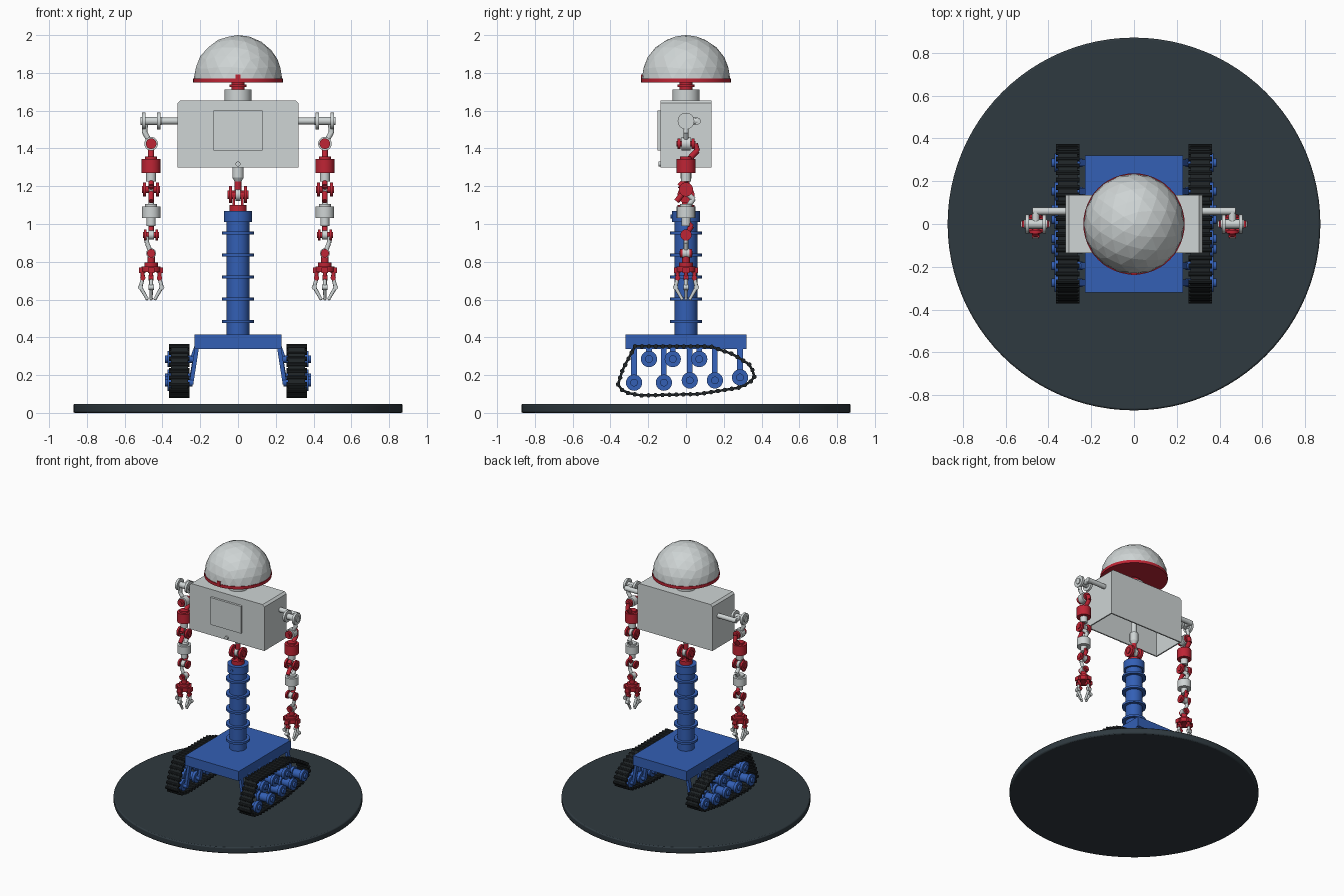
import bpy, bmesh, math
from mathutils import Vector, Matrix

cube = bpy.data.objects.get("Cube")
if cube:
    bpy.data.objects.remove(cube, do_unlink=True)


def material(name, r, g, b):
    m = bpy.data.materials.new(name)
    m.use_nodes = True
    m.diffuse_color = (r, g, b, 1)
    m.node_tree.nodes["Principled BSDF"].inputs["Base Color"].default_value = (r, g, b, 1)
    return m


GREY = material("light_grey", 0.62, 0.66, 0.66)
RED = material("red", 0.52, 0.018, 0.035)
BLUE = material("blue", 0.033, 0.115, 0.46)
SLATE = material("dark_slate", 0.028, 0.041, 0.05)
BLACK = material("track_black", 0.013, 0.017, 0.019)
X, Y, Z = Vector((1, 0, 0)), Vector((0, 1, 0)), Vector((0, 0, 1))


class Part:
    """Collects primitives into one single-colour object."""

    def __init__(self, name, mat):
        self.name, self.mat, self.bm = name, mat, bmesh.new()

    def rod(self, a, b, r, r2=None, sides=24):
        a, b = Vector(a), Vector(b)
        d = b - a
        mat = Matrix.Translation((a + b) / 2) @ d.to_track_quat("Z", "Y").to_matrix().to_4x4()
        bmesh.ops.create_cone(self.bm, cap_ends=True, segments=sides, radius1=r,
                              radius2=r if r2 is None else r2, depth=d.length, matrix=mat)

    def disc(self, centre, axis, width, r, sides=24):
        c = Vector(centre)
        self.rod(c - axis * width / 2, c + axis * width / 2, r, sides=sides)

    def spool(self, centre, axis, width, r):
        # pin with a flange near each end
        c = Vector(centre)
        self.disc(c, axis, width, r * 0.5)
        for s in (-1, 1):
            self.disc(c + axis * s * width * 0.36, axis, width * 0.16, r)

    def ball(self, centre, r):
        bmesh.ops.create_uvsphere(self.bm, u_segments=16, v_segments=10, radius=r,
                                  matrix=Matrix.Translation(centre))

    def box(self, centre, size, rot=None):
        m = Matrix.Translation(centre) @ (rot or Matrix()) @ Matrix.Diagonal((*size, 1))
        return bmesh.ops.create_cube(self.bm, size=1, matrix=m)["verts"]

    def done(self, smooth=True):
        me = bpy.data.meshes.new(self.name)
        self.bm.to_mesh(me)
        self.bm.free()
        me.materials.append(self.mat)
        ob = bpy.data.objects.new(self.name, me)
        bpy.context.collection.objects.link(ob)
        if smooth:
            bpy.ops.object.select_all(action="DESELECT")
            ob.select_set(True)
            bpy.context.view_layer.objects.active = ob
            bpy.ops.object.shade_smooth_by_angle(angle=math.radians(35))
        return ob


# Ground disc
p = Part("ground_disc", SLATE)
p.rod((0, 0, 0), (0, 0, 0.048), 0.872, sides=96)
b = p.done().modifiers.new("rim", "BEVEL")
b.width, b.segments, b.limit_method = 0.008, 2, "ANGLE"

# Chassis and column
p = Part("chassis", BLUE)
p.box((0, 0, 0.377), (0.46, 0.64, 0.075))
p.done(False)
p = Part("column", BLUE)
p.rod((0, 0, 0.41), (0, 0, 1.03), 0.06, sides=32)
for i in range(5):
    p.disc((0, 0, 0.485 + i * 0.117), Z, 0.016, 0.084, 32)
p.rod((0, 0, 1.01), (0, 0, 1.07), 0.075, sides=32)
p.disc((0, -0.075, 1.04), Y, 0.012, 0.01)
p.done()

# Tracks, wheels and struts
LOWER = [(-0.275, 0.16), (-0.117, 0.16), (0.02, 0.172), (0.153, 0.172), (0.286, 0.188)]
UPPER = [(-0.196, 0.285), (-0.07, 0.285), (0.07, 0.285)]
LOOP = [Vector(q) for q in [
    (-0.27, 0.352), (0.13, 0.352), (0.25, 0.31), (0.345, 0.25), (0.365, 0.18), (0.29, 0.135),
    (0.07, 0.1), (-0.24, 0.092), (-0.33, 0.11), (-0.36, 0.15), (-0.335, 0.23)]]


def resample(points, count):
    ring = points + points[:1]
    lengths = [(b - a).length for a, b in zip(ring, ring[1:])]
    step, out = sum(lengths) / count, []
    for i in range(count):
        d, k = i * step, 0
        while d > lengths[k]:
            d -= lengths[k]
            k += 1
        out.append(ring[k].lerp(ring[k + 1], d / lengths[k]))
    return out


for side, s in (("left", 1), ("right", -1)):
    p = Part(side + "_track", BLACK)
    pts = resample(LOOP, 46)
    for a, b in zip(pts, pts[1:] + pts[:1]):
        p.rod((s * 0.256, *a), (s * 0.364, *a), 0.012, sides=10)
        d, mid = b - a, (a + b) / 2
        turn = Matrix.Rotation(math.atan2(d.y, d.x), 4, "X")
        p.box((s * 0.31, *mid), (0.092, d.length * 0.72, 0.013), turn)
    p.done()

    p = Part(side + "_wheels", BLUE)
    for y, z in LOWER + UPPER:
        p.rod((s * 0.24, y, z), (s * 0.386, y, z), 0.02)
        p.rod((s * 0.275, y, z), (s * 0.345, y, z), 0.032)
        for x in (0.275, 0.362):
            p.disc((s * x, y, z), X, 0.022, 0.043)
    p.done()

    p = Part(side + "_struts", BLUE)
    for y, z in LOWER + UPPER:
        vs = p.box((0, y, (z + 0.36) / 2), (0.022, 0.03, 0.36 - z + 0.02))
        for v in vs:
            v.co.x += s * (0.248 if v.co.z < 0.3 else 0.214)
    p.done(False)

# Waist joint
p = Part("waist_joint", RED)
p.rod((0, 0, 1.07), (0, 0, 1.1), 0.045)
p.spool((0, 0, 1.155), X, 0.11, 0.045)
for s in (-1, 1):
    p.box((s * 0.022, 0, 1.125), (0.014, 0.04, 0.09))
p.rod((0, 0, 1.15), (0, 0, 1.235), 0.018)
p.done()
p = Part("waist_post", GREY)
p.disc((0, 0, 1.155), X, 0.025, 0.032)
p.rod((0, 0, 1.225), (0, 0, 1.245), 0.018, 0.03)
p.rod((0, 0, 1.245), (0, 0, 1.31), 0.03)
p.rod((0, 0, 1.31), (0, 0, 1.645), 0.02)
p.done()

# Hollow torso, open underneath, with chamfered upper side edges
p = Part("torso", GREY)
p.box((0, 0, 1.477), (0.64, 0.27, 0.355))
bm = p.bm
bm.normal_update()
bmesh.ops.delete(bm, geom=[f for f in bm.faces if f.normal.z < -0.9], context="FACES")
top = [e for e in bm.edges if all(v.co.z > 1.6 for v in e.verts)
       and abs(e.verts[0].co.x - e.verts[1].co.x) < 0.01]
bmesh.ops.bevel(bm, geom=top, offset=0.015, segments=1, affect="EDGES")
torso = p.done(False)
m = torso.modifiers.new("wall", "SOLIDIFY")
m.thickness, m.offset = 0.014, -1
p = Part("chest_panel", GREY)
p.box((0, -0.142, 1.495), (0.26, 0.02, 0.21))
p.done(False)
p = Part("chest_button", GREY)
p.disc((0, -0.139, 1.318), Y, 0.014, 0.013)
p.done()

# Neck and domed head
p = Part("neck_collar", GREY)
p.rod((0, 0, 1.65), (0, 0, 1.712), 0.072, sides=32)
p.done()
p = Part("neck", RED)
p.rod((0, 0, 1.71), (0, 0, 1.755), 0.034)
p.disc((0, 0, 1.732), Z, 0.014, 0.046)
p.done()
p = Part("head_rim", RED)
p.disc((0, 0, 1.76), Z, 0.022, 0.237, 48)
p.box((0, -0.228, 1.776), (0.028, 0.02, 0.03))
p.done()
p = Part("head_dome", GREY)
bmesh.ops.create_icosphere(p.bm, subdivisions=3, radius=0.235)
bm = p.bm
bmesh.ops.bisect_plane(bm, geom=bm.verts[:] + bm.edges[:] + bm.faces[:],
                       plane_co=(0, 0, 0), plane_no=Z, clear_inner=True)
bmesh.ops.translate(bm, verts=bm.verts[:], vec=(0, 0, 1.765))
p.done(False)

# Arms
for side, s in (("left", 1), ("right", -1)):
    ax = s * 0.46

    def at(dx, y, z):
        return (ax + s * dx, y, z)

    p = Part(side + "_shoulder", GREY)
    p.rod((s * 0.315, 0.06, 1.545), at(0.015, 0.06, 1.545), 0.018)
    p.rod(at(0, 0.06, 1.545), at(0, 0, 1.545), 0.018)
    p.spool(at(0, 0, 1.545), X, 0.11, 0.044)
    p.rod(at(0.03, 0, 1.53), at(0.035, 0, 1.48), 0.014)
    p.rod(at(0.035, 0, 1.485), at(0, 0, 1.425), 0.014)
    p.disc(at(0, 0, 1.425), Y, 0.045, 0.036)
    p.done()

    p = Part(side + "_arm_red_segments", RED)
    p.spool(at(0, 0, 1.425), Y, 0.1, 0.028)
    p.rod(at(0, 0.048, 1.425), at(0, 0.06, 1.385), 0.015)
    p.rod(at(0, 0.06, 1.39), at(0, 0.01, 1.335), 0.016)
    p.rod(at(0, 0, 1.345), at(0, 0, 1.358), 0.032)
    p.rod(at(0, 0, 1.27), at(0, 0, 1.345), 0.05)
    p.spool(at(0, 0, 1.183), X, 0.095, 0.037)
    p.rod(at(0, 0.0, 1.235), at(0, -0.035, 1.2), 0.015)
    p.rod(at(0, -0.035, 1.205), at(0, 0, 1.183), 0.015)
    p.rod(at(0, 0, 1.183), at(0, -0.05, 1.12), 0.015)
    p.rod(at(0, 0, 1.02), at(0, 0.03, 0.985), 0.014)
    p.rod(at(0, 0.03, 0.99), at(0, 0, 0.942), 0.014)
    p.spool(at(0, 0, 0.942), X, 0.085, 0.03)
    p.spool(at(0, 0, 0.845), Y, 0.07, 0.022)
    p.rod(at(0, 0, 0.845), at(0, 0, 0.775), 0.02)
    p.done()

    p = Part(side + "_arm_grey_segments", GREY)
    p.rod(at(0, 0, 1.225), at(0, 0, 1.275), 0.026)
    p.disc(at(0, 0, 1.183), X, 0.022, 0.028)
    p.rod(at(0, 0, 1.17), at(0, 0.04, 1.13), 0.014)
    p.rod(at(0, 0.04, 1.135), at(0, 0.01, 1.09), 0.014)
    p.rod(at(0, 0, 1.09), at(0, 0, 1.105), 0.032)
    p.rod(at(0, 0, 1.032), at(0, 0, 1.092), 0.049)
    p.rod(at(0, 0, 0.99), at(0, 0, 1.035), 0.024)
    p.disc(at(0, 0, 0.942), X, 0.03, 0.024)
    p.rod(at(0.022, 0, 0.935), at(0.022, 0, 0.9), 0.012)
    p.rod(at(0.022, 0, 0.9), at(0, 0, 0.845), 0.012)
    p.disc(at(0, 0, 0.845), Y, 0.035, 0.026)
    p.done()

    # Hand with four bent fingers
    palm = Part(side + "_palm", RED)
    fingers = Part(side + "_fingers", GREY)
    palm.disc(at(0, 0, 0.785), Z, 0.02, 0.036)
    palm.disc(at(0, 0, 0.76), Z, 0.03, 0.05)
    for k in range(4):
        out = Matrix.Rotation(k * math.pi / 2, 3, "Z") @ X
        across = Z.cross(out)
        spots = [Vector(at(0, 0, z)) + out * r for r, z in
                 ((0.046, 0.755), (0.044, 0.715), (0.056, 0.665), (0.022, 0.605))]
        palm.box(spots[0], (0.035, 0.035, 0.03))
        palm.rod(spots[0], spots[1], 0.011, sides=12)
        palm.disc(spots[1], across, 0.026, 0.014, 12)
        fingers.rod(spots[1], spots[2], 0.01, sides=12)
        fingers.disc(spots[2], across, 0.028, 0.014, 12)
        fingers.rod(spots[2], spots[3], 0.01, 0.008, 12)
        fingers.ball(spots[3], 0.009)
    palm.done()
    fingers.done()
